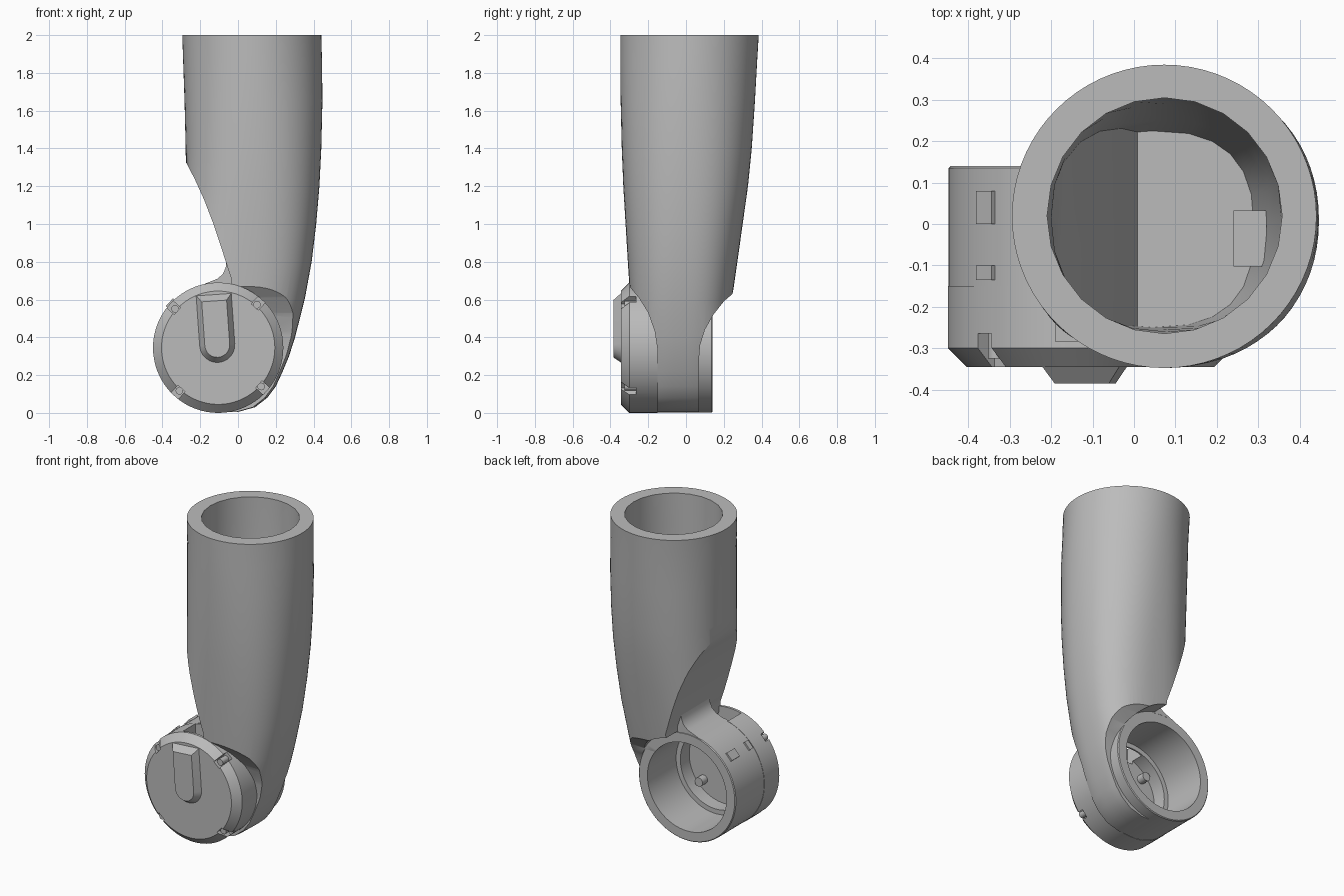
import bpy, bmesh, math
from mathutils import Matrix, Vector

if "Cube" in bpy.data.objects:
    bpy.data.objects.remove(bpy.data.objects["Cube"])

grey = bpy.data.materials.new("mid_grey")
grey.use_nodes = True
grey.diffuse_color = (0.5, 0.5, 0.5, 1)
grey.node_tree.nodes["Principled BSDF"].inputs["Base Color"].default_value = (0.5, 0.5, 0.5, 1)

CX, CZ, R, BORE = -0.105, 0.345, 0.345, 0.28   # drum axis, radius and bore


def finish(name, bm):
    bmesh.ops.recalc_face_normals(bm, faces=bm.faces)
    mesh = bpy.data.meshes.new(name)
    bm.to_mesh(mesh)
    bm.free()
    mesh.materials.append(grey)
    obj = bpy.data.objects.new(name, mesh)
    bpy.context.collection.objects.link(obj)
    return obj


def bridge(name, loops):
    """Solid skin through loops of equal length, capped at both ends."""
    bm = bmesh.new()
    rings = [[bm.verts.new(p) for p in loop] for loop in loops]
    n = len(rings[0])
    for a, b in zip(rings, rings[1:]):
        for i in range(n):
            j = (i + 1) % n
            bm.faces.new((a[i], a[j], b[j], b[i]))
    bm.faces.new(rings[0])
    bm.faces.new(rings[-1])
    return finish(name, bm)


def prism_y(name, pts, y0, y1, dx=0):
    return bridge(name, [[(x + dx, y, z) for x, z in pts] for y in (y0, y1)])


def prism_x(name, pts, x0, x1):
    return bridge(name, [[(x, y, z) for y, z in pts] for x in (x0, x1)])


def loft(name, sections, sides):
    """Stack of rounded sections: z, x range, y range, squareness."""
    loops = []
    for z, x0, x1, y0, y1, power in sections:
        loop = []
        for i in range(sides):
            t = math.tau * i / sides
            c, s = math.cos(t), math.sin(t)
            loop.append(((x0 + x1) / 2 + (x1 - x0) / 2 * math.copysign(abs(c) ** (2 / power), c),
                         (y0 + y1) / 2 + (y1 - y0) / 2 * math.copysign(abs(s) ** (2 / power), s), z))
        loops.append(loop)
    return bridge(name, loops)


def lathe(name, profile, closed=False):
    """Spin (radius, y) points about the drum axis."""
    bm = bmesh.new()
    vs = [bm.verts.new((CX + r, y, CZ)) for r, y in profile]
    pairs = list(zip(vs, vs[1:])) + ([(vs[-1], vs[0])] if closed else [])
    edges = [bm.edges.new(p) for p in pairs]
    bmesh.ops.spin(bm, geom=vs + edges, cent=(CX, 0, CZ), axis=(0, 1, 0),
                   angle=math.tau, steps=72)
    bmesh.ops.remove_doubles(bm, verts=bm.verts, dist=1e-4)
    return finish(name, bm)


def box(name, centre, size, turn=0):
    bm = bmesh.new()
    m = Matrix.Translation(centre) @ Matrix.Rotation(-turn, 4, 'Y') @ Matrix.Diagonal((*size, 1))
    bmesh.ops.create_cube(bm, size=1, matrix=m)
    return finish(name, bm)


def stud(name, radial, angle, y0, y1, radius):
    bm = bmesh.new()
    centre = Vector((CX + radial * math.cos(angle), (y0 + y1) / 2, CZ + radial * math.sin(angle)))
    bmesh.ops.create_cone(bm, cap_ends=True, segments=16, radius1=radius, radius2=radius, depth=y1 - y0,
                          matrix=Matrix.Translation(centre) @ Matrix.Rotation(math.pi / 2, 4, 'X'))
    return finish(name, bm)


def cut(target, cutter):
    cutter.hide_render = True
    mod = target.modifiers.new("cut", 'BOOLEAN')
    mod.operation, mod.solver, mod.object = 'DIFFERENCE', 'EXACT', cutter
    bpy.context.view_layer.objects.active = target
    bpy.ops.object.modifier_apply(modifier=mod.name)
    bpy.data.objects.remove(cutter)


# Limb: tapering sleeve that sweeps down around the drum
limb = loft("limb_sleeve", [
    (0.005, -0.3, 0.0, -0.29, 0.24, 2.6), (0.03, -0.3, 0.09, -0.29, 0.24, 2.6),
    (0.08, -0.3, 0.155, -0.29, 0.24, 2.6), (0.14, -0.3, 0.2, -0.29, 0.24, 2.6),
    (0.22, -0.3, 0.237, -0.29, 0.24, 2.6), (0.3, -0.3, 0.27, -0.29, 0.24, 2.6),
    (0.4, -0.3, 0.302, -0.29, 0.24, 2.6), (0.6, -0.3, 0.353, -0.295, 0.243, 2.6),
    (0.8, -0.29, 0.39, -0.308, 0.272, 2.5), (1.0, -0.28, 0.414, -0.32, 0.3, 2.4),
    (1.2, -0.275, 0.431, -0.332, 0.328, 2.3), (1.4, -0.277, 0.441, -0.34, 0.348, 2.2),
    (1.65, -0.283, 0.447, -0.346, 0.365, 2.1), (1.85, -0.29, 0.445, -0.348, 0.376, 2),
    (2.0, -0.295, 0.441, -0.348, 0.385, 2)], 72)

# Curved scoop above the drum
scoop = [(-0.8, 2.4), (-0.277, 1.33), (-0.23, 1.24), (-0.18, 1.13), (-0.13, 1.0), (-0.09, 0.88),
         (-0.055, 0.77), (-0.035, 0.71), (-0.035, 0.6), (-0.1, 0.5), (-0.1, -0.2), (-0.8, -0.2)]
cut(limb, prism_y("scoop_cutter", scoop, -0.8, 0.8))

# Narrowing of the limb beside the drum, back and front
cut(limb, prism_x("back_cutter", [(0.8, 0.63), (0.246, 0.63), (0.2, 0.59), (0.145, 0.52), (0.1, 0.44),
                                  (0.075, 0.36), (0.068, 0.28), (0.068, -0.2), (0.8, -0.2)], -0.8, 0.8))
cut(limb, prism_x("front_cutter", [(-0.8, 0.67), (-0.3, 0.67), (-0.25, 0.61), (-0.2, 0.53), (-0.165, 0.43),
                                   (-0.15, 0.33), (-0.15, -0.2), (-0.8, -0.2)], -0.8, 0.8))
cut(limb, lathe("bore_cutter", [(0, -0.5), (BORE, -0.5), (BORE, 0.14), (R, 0.14), (R, 0.6), (0, 0.6)]))

# Hollow inside of the sleeve
hollow = loft("hollow_cutter", [
    (0.76, -0.2, 0.29, -0.25, 0.225, 2.6), (1.0, -0.2, 0.33, -0.255, 0.25, 2.4),
    (1.4, -0.2, 0.355, -0.26, 0.29, 2.2), (1.8, -0.21, 0.358, -0.265, 0.305, 2),
    (2.1, -0.21, 0.358, -0.265, 0.305, 2)], 24)
cut(hollow, prism_y("hollow_scoop", scoop, -0.8, 0.8, dx=0.06))
cut(limb, hollow)
box("inner_tab", (0.28, -0.035, 0.85), (0.08, 0.135, 0.2))

# Neck fillet joining the drum ring to the sleeve
prism_y("neck", [(-0.23, 0.66), (-0.16, 0.69), (-0.11, 0.71), (-0.08, 0.735), (-0.065, 0.77),
                 (-0.06, 0.81), (-0.03, 0.81), (0.02, 0.74), (0.05, 0.64), (-0.105, 0.63)], -0.15, 0.138)

# Drum: open ring at the back, closed chamfered cap at the front
lathe("drum_ring", [(R - 0.002, -0.15), (R - 0.002, 0.135), (R - 0.007, 0.14),
                    (BORE, 0.14), (BORE, -0.15)], closed=True)
cap = lathe("drum_cap", [(0, -0.345), (0.3, -0.345), (R, -0.3), (R, -0.15),
                         (0.25, -0.15), (0.25, -0.24), (0, -0.24)])
cut(cap, box("slot_cutter", (-0.1, -0.222, 0.66), (0.18, 0.125, 0.2)))

# Screw notches around the cap and small studs inside it
for k in range(4):
    a = math.radians(48 + 90 * k)
    at = (CX + 0.335 * math.cos(a), -0.32, CZ + 0.335 * math.sin(a))
    cut(cap, box("notch_cutter", at, (0.09, 0.11, 0.05), a))
    stud("cap_screw", 0.307, a, -0.325, -0.25, 0.02)
    stud("inner_stud", 0.2, a, -0.25, -0.19, 0.028)


# Raised tongue on the cap, with sloping sides
def tongue_loop(w, top, y):
    flat = [(-w, top)] + [(w * math.cos(t), w * math.sin(t)) for t in
                          (math.pi + math.pi * i / 12 for i in range(13))] + [(w, top)]
    tilt = math.radians(4)
    return [(-0.11 + u * math.cos(tilt) - v * math.sin(tilt), y,
             0.36 + u * math.sin(tilt) + v * math.cos(tilt)) for u, v in flat]


bridge("cap_tongue", [tongue_loop(0.1, 0.275, -0.335), tongue_loop(0.066, 0.233, -0.385)])

# Small pads on the ring rim
for y, length in ((0.04, 0.08), (-0.118, 0.035)):
    a = math.radians(137)
    box("ring_pad", (CX + R * math.cos(a), y, CZ + R * math.sin(a)), (0.016, length, 0.055), a)

# Smooth shading with sharp edges kept
bpy.ops.object.select_all(action='DESELECT')
for obj in bpy.context.collection.objects:
    if obj.type == 'MESH' and grey.name in obj.data.materials:
        obj.select_set(True)
        bpy.context.view_layer.objects.active = obj
bpy.ops.object.shade_smooth_by_angle(angle=math.radians(30))
